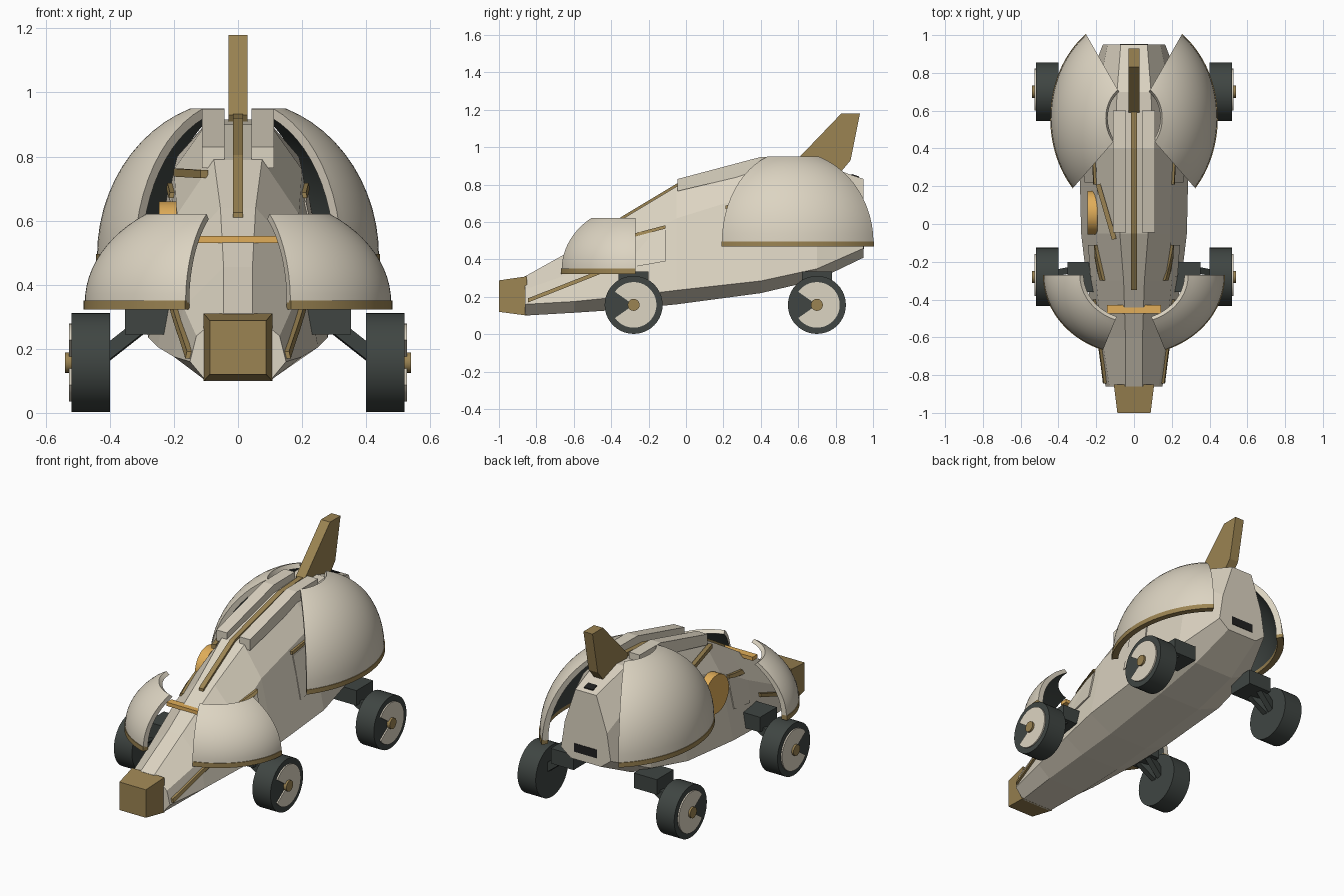
import bpy, bmesh
from math import sin, cos, radians, pi, acos
from mathutils import Vector

if "Cube" in bpy.data.objects:
    bpy.data.objects.remove(bpy.data.objects["Cube"])


def material(name, r, g, b):
    m = bpy.data.materials.new(name)
    m.diffuse_color = (r, g, b, 1)
    m.use_nodes = True
    m.node_tree.nodes["Principled BSDF"].inputs["Base Color"].default_value = m.diffuse_color
    return m


CREAM = material("cream", .72, .66, .54)
BRONZE = material("bronze", .33, .23, .085)
DARK = material("dark", .05, .06, .055)
ORANGE = material("orange", .75, .42, .1)
BLACK = material("black", .015, .015, .015)


def make(name, verts, faces, mats, idx=None, smooth=0):
    me = bpy.data.meshes.new(name)
    me.from_pydata([tuple(v) for v in verts], [], faces)
    for m in mats:
        me.materials.append(m)
    if idx:
        me.polygons.foreach_set("material_index", idx)
    bm = bmesh.new()
    bm.from_mesh(me)
    bmesh.ops.recalc_face_normals(bm, faces=bm.faces)
    bm.to_mesh(me)
    bm.free()
    ob = bpy.data.objects.new(name, me)
    bpy.context.collection.objects.link(ob)
    if smooth:
        bpy.ops.object.select_all(action='DESELECT')
        ob.select_set(True)
        bpy.context.view_layer.objects.active = ob
        bpy.ops.object.shade_smooth_by_angle(angle=radians(smooth))
    return ob


def bridge(name, a, b, mat, smooth=0):
    """Solid between two matching outlines."""
    n = len(a)
    faces = [[i, (i + 1) % n, n + (i + 1) % n, n + i] for i in range(n)]
    faces += [list(range(n))[::-1], list(range(n, 2 * n))]
    return make(name, list(a) + list(b), faces, [mat], smooth=smooth)


def prism(name, pts, off, mat, smooth=0):
    return bridge(name, [Vector(p) for p in pts], [Vector(p) + Vector(off) for p in pts], mat, smooth)


def rect(w, z0, z1, y):
    return [(-w, y, z0), (w, y, z0), (w, y, z1), (-w, y, z1)]


def box(name, x0, x1, y0, y1, z0, z1, mat):
    return prism(name, [(x0, y0, z0), (x1, y0, z0), (x1, y1, z0), (x0, y1, z0)], (0, 0, z1 - z0), mat)


def beam(name, p, q, w, h, mat):
    p, q = Vector(p), Vector(q)
    d = (q - p).normalized()
    side = d.cross(Vector((0, 0, 1))).normalized()
    up = side.cross(d)
    ring = [side * w * i + up * h * j for i, j in ((-.5, -.5), (.5, -.5), (.5, .5), (-.5, .5))]
    return bridge(name, [p + r for r in ring], [q + r for r in ring], mat)


# Hull: faceted loft, each row is y then (half width, z) from belly to roof
SECT = [
    (-.86, (.10, .10), (.15, .16), (.13, .24), (.045, .31)),
    (-.60, (.12, .115), (.20, .175), (.17, .33), (.045, .455)),
    (-.30, (.13, .135), (.25, .205), (.20, .48), (.055, .64)),
    (-.05, (.13, .16), (.28, .235), (.19, .62), (.075, .79)),
    (.40, (.14, .22), (.29, .285), (.20, .76), (.10, .90)),
    (.70, (.13, .29), (.26, .35), (.19, .80), (.09, .915)),
    (.95, (.10, .41), (.165, .46), (.14, .62), (.07, .83))]
verts, faces = [], []
for y, *half in SECT:
    verts += [(w, y, z) for w, z in half] + [(-w, y, z) for w, z in half[::-1]]
for r in range(len(SECT) - 1):
    for i in range(8):
        j = (i + 1) % 8
        faces.append([r * 8 + i, r * 8 + j, r * 8 + 8 + j, r * 8 + 8 + i])
faces += [list(range(8)), list(range(len(verts) - 8, len(verts)))]
make("hull", verts, faces, [CREAM])


def hull_x(y, z):
    """Half width of the hull side at y, z."""
    for a, b in zip(SECT, SECT[1:]):
        if y <= b[0]:
            break
    t = (y - a[0]) / (b[0] - a[0])
    pts = [Vector(p).lerp(Vector(q), t) for p, q in zip(a[1:], b[1:])]
    for p, q in zip(pts, pts[1:]):
        if z <= q.y:
            break
    return p.x + (q.x - p.x) * (z - p.y) / (q.y - p.y)


def plate(name, s, yz, out, mat):
    """Panel hugging the hull side, outline given in y, z."""
    prism(name, [(s * (hull_x(y, z) - .015), y, z) for y, z in yz], (s * (.015 + out), 0, 0), mat)


def strip(name, s, path, h, mat=BRONZE):
    n = 6
    (y0, z0), (y1, z1) = path
    line = [(y0 + (y1 - y0) * i / n, z0 + (z1 - z0) * i / n) for i in range(n + 1)]
    plate(name, s, line + [(y, z + h) for y, z in line[::-1]], .014, mat)


def shell(name, s, cy, z0, rx, ry, a0, a1, prof, mats, pick):
    """Closed profile of (radius factor, height) swept round part of an ellipse."""
    n, k = 28, len(prof)
    verts, faces, idx = [], [], []
    for i in range(n + 1):
        a = radians(a0 + (a1 - a0) * i / n)
        verts += [(s * rx * f * cos(a), cy + ry * f * sin(a), z0 + h) for f, h in prof]
    for i in range(n):
        for j in range(k):
            m = (j + 1) % k
            faces.append([i * k + j, i * k + m, i * k + k + m, i * k + k + j])
            idx.append(pick(j))
    for base in (0, n * k):
        for j in range(k // 2 - 1):
            faces.append([base + j, base + j + 1, base + k - 2 - j, base + k - 1 - j])
            idx.append(0)
    make(name, verts, faces, mats, idx, smooth=35)


def fender(name, s, cy, z0, rx, ry, rz, top, a0, a1):
    n = 12
    t1 = acos(top)
    outer = [(cos(t1 * i / n), rz * sin(t1 * i / n)) for i in range(n + 1)]
    inner = [(f - .07 * cos(t1 * i / n), h - .06 * rz * sin(t1 * i / n)) for i, (f, h) in enumerate(outer)]
    shell(name, s, cy, z0, rx, ry, a0, a1, outer + inner[::-1], [CREAM, DARK], lambda j: int(n < j < 2 * n + 1))
    shell(name + "_rim", s, cy, z0, rx, ry, a0, a1, [(1.008, -.022), (1.008, .006), (.93, .006), (.93, -.022)],
          [BRONZE], lambda j: 0)


def disc(name, x, y, z, r, dx, mat, n=40, start=0, sweep=360):
    pts = [(x, y + r * cos(radians(start + sweep * i / n)), z + r * sin(radians(start + sweep * i / n)))
           for i in range(n + (sweep < 360))]
    if sweep < 360:
        pts.append((x, y, z))
    return prism(name, pts, (dx, 0, 0), mat, 35)


for s, side in ((1, "right"), (-1, "left")):
    # Split dome fenders
    fender("front_fender_" + side, s, -.27, .345, .478, .42, .345, .6, -70, 0)
    fender("rear_fender_" + side, s, .56, .49, .44, .54, .489, .34, -43, 55)
    # Wheels and suspension
    for y, end in ((-.28, "front"), (.70, "rear")):
        tag = f"{end}_{side}"
        z = .157
        disc("tyre_" + tag, s * .40, y, z, .155, s * .12, DARK)
        disc("wheel_cover_" + tag, s * .51, y, z, .122, s * .018, CREAM, 32, 215, 290)
        disc("hub_" + tag, s * .50, y, z, .032, s * .04, BRONZE, 20)
        box("mount_" + tag, s * .20, s * .352, y - .08, y + .08, .245, .335, DARK)
        for d in (-.045, .045):
            beam("strut_" + tag, (s * .29, y + d, .28), (s * .43, y + d * .4, .17), .035, .045, DARK)
    # Roof rails
    prism("roof_bar_" + side, [(s * .042, -.045, .765), (s * .042, -.045, .83), (s * .042, .40, .948),
                               (s * .042, .60, .95), (s * .042, .60, .88), (s * .042, .40, .87)],
          (s * .07, 0, 0), CREAM)
    # Trim and side panels
    strip("nose_trim_" + side, s, ((-.845, .17), (-.40, .345)), .022)
    strip("door_trim_" + side, s, ((-.30, .515), (-.11, .565)), .018)
    plate("door_panel_" + side, s, [(-.28, .36), (-.11, .39), (-.11, .56), (-.28, .52)], .007, CREAM)
    strip("rear_trim_" + side, s, ((.21, .67), (.38, .70)), .018)
    plate("rear_panel_" + side, s, [(.22, .41), (.40, .44), (.38, .69), (.22, .66)], .007, CREAM)

# Nose block
bridge("nose_block", rect(.088, .12, .288, -1), rect(.107, .10, .31, -.85), BRONZE)
# Tail fin
prism("tail_fin", [(-.03, y, z) for y, z in ((.59, .93), (.83, 1.18), (.93, 1.18), (.88, .93), (.83, .87), (.62, .88))],
      (.06, 0, 0), BRONZE)
# Spine rail over the roof
roof = ((-.35, .61), (-.05, .79), (.40, .905), (.62, .92))
prism("spine_rail", [(-.015, y, z - .02) for y, z in roof] + [(-.015, y, z + .015) for y, z in roof[::-1]],
      (.03, 0, 0), BRONZE)
# Cross bar between front fenders
box("cross_bar", -.142, .142, -.475, -.43, .53, .552, ORANGE)
# Side disc and slanted bar on the left only
disc("side_disc", -.247, .06, .545, .115, .055, ORANGE)
beam("slanted_bar", (-.19, .21, .75), (-.105, -.08, .745), .025, .025, BRONZE)
# Exhaust and roof vents
box("rear_vent", -.075, .075, .93, .953, .455, .505, BLACK)
prism("roof_vent", [(-.03, .885, .835), (.03, .885, .835), (.03, .925, .822), (-.03, .925, .822)], (0, 0, .022), BLACK)
